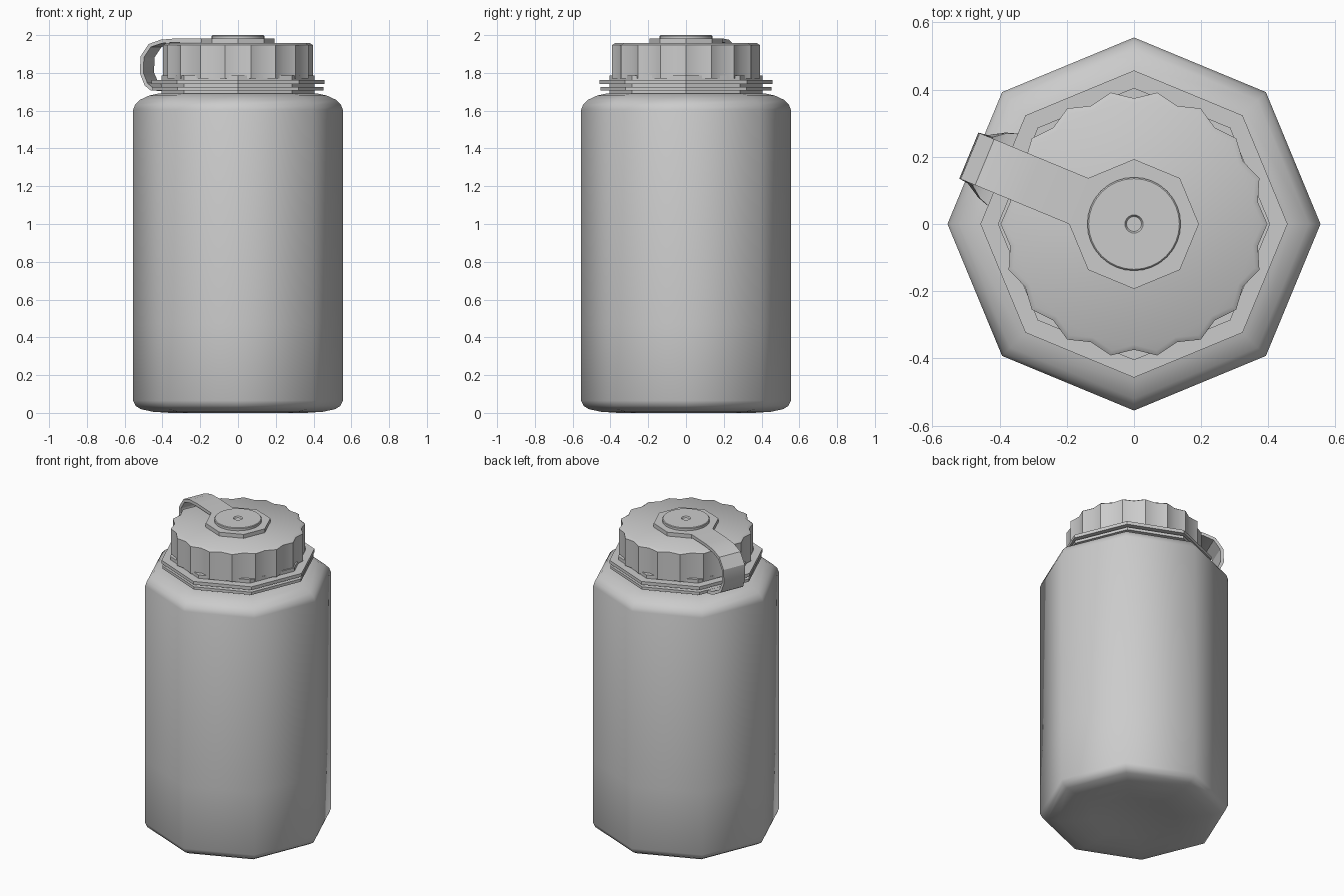
import bpy, bmesh
from math import cos, sin, radians, pi
from mathutils import Vector

if "Cube" in bpy.data.objects:
    bpy.data.objects.remove(bpy.data.objects["Cube"])


def finish(bm, name, angle=30):
    bmesh.ops.remove_doubles(bm, verts=bm.verts[:], dist=1e-5)
    bmesh.ops.recalc_face_normals(bm, faces=bm.faces[:])
    me = bpy.data.meshes.new(name)
    bm.to_mesh(me)
    bm.free()
    ob = bpy.data.objects.new(name, me)
    bpy.context.collection.objects.link(ob)
    bpy.ops.object.select_all(action='DESELECT')
    ob.select_set(True)
    bpy.context.view_layer.objects.active = ob
    bpy.ops.object.shade_smooth_by_angle(angle=radians(angle))
    return ob


def lathe(name, profile, sides, angle=30, wave=0.0, closed=False):
    """Revolve (radius, z) points; wave pulls every odd vertex inward."""
    bm = bmesh.new()
    rings = []
    for r, z in profile:
        ring = []
        for i in range(sides):
            rr = r - (wave if i % 2 and r > wave else 0)
            a = 2 * pi * i / sides
            ring.append(bm.verts.new((rr * cos(a), rr * sin(a), z)))
        rings.append(ring)
    pairs = list(zip(rings, rings[1:]))
    if closed:
        pairs.append((rings[-1], rings[0]))
    for a, b in pairs:
        for i in range(sides):
            j = (i + 1) % sides
            bm.faces.new((a[i], a[j], b[j], b[i]))
    if not closed:
        bm.faces.new(rings[0])
        bm.faces.new(rings[-1])
    return finish(bm, name, angle)


# Octagonal bottle body, soft above and creased near the base
body = lathe("bottle_body", [
    (0.03, 0.025), (0.14, 0.022), (0.25, 0.010), (0.36, 0.0), (0.45, 0.006),
    (0.515, 0.02), (0.542, 0.037), (0.555, 0.065), (0.555, 0.47), (0.555, 1.605),
    (0.545, 1.632), (0.52, 1.657), (0.47, 1.68), (0.415, 1.692)], 8, angle=60)
for e in body.data.edges:
    za, zb = sorted(body.data.vertices[i].co.z for i in e.vertices)
    e.use_edge_sharp = 0.06 < za < 0.07 and 0.46 < zb < 0.48

# Neck and its two flanges
lathe("neck", [(0.405, 1.68), (0.405, 1.785)], 8)
lathe("strap_ring", [(0.39, 1.708), (0.452, 1.708), (0.452, 1.726), (0.39, 1.726)],
      8, closed=True)
lathe("neck_flange", [(0.39, 1.742), (0.457, 1.742), (0.457, 1.763), (0.39, 1.763)],
      8, closed=True)

# Screw cap with eighteen grip ridges
lathe("cap", [(0.397, 1.77), (0.397, 1.947), (0.382, 1.957)], 36, angle=40, wave=0.023)

# Octagonal strap plate and round rivet with a dimple
lathe("strap_plate", [(0.193, 1.95), (0.193, 1.982)], 8)
lathe("rivet", [(0.139, 1.975), (0.139, 1.996), (0.135, 2.0), (0.027, 2.0),
                (0.022, 1.992)], 32)

# Retaining strap looping from the plate down to the ring: (reach, z, half width)
path = [(0.15, 1.972, 0.074), (0.33, 1.972, 0.074), (0.41, 1.966, 0.074),
        (0.475, 1.945, 0.074), (0.518, 1.885, 0.074), (0.522, 1.80, 0.074),
        (0.495, 1.74, 0.078), (0.455, 1.717, 0.105), (0.41, 1.715, 0.12)]
out = Vector((cos(radians(157.5)), sin(radians(157.5)), 0))
side = Vector((-out.y, out.x, 0))
up = Vector((0, 0, 1))
bm = bmesh.new()
prev = None
for i, (r, z, w) in enumerate(path):
    a, b = path[max(i - 1, 0)], path[min(i + 1, len(path) - 1)]
    tangent = Vector((b[0] - a[0], b[1] - a[1])).normalized()
    normal = (out * -tangent.y + up * tangent.x) * 0.010
    c = out * r + up * z
    ring = [bm.verts.new(c + side * s * w + normal * t)
            for s, t in ((-1, -1), (1, -1), (1, 1), (-1, 1))]
    if prev:
        for k in range(4):
            m = (k + 1) % 4
            bm.faces.new((prev[k], prev[m], ring[m], ring[k]))
    else:
        bm.faces.new(ring)
    prev = ring
bm.faces.new(prev)
finish(bm, "strap", 30)
